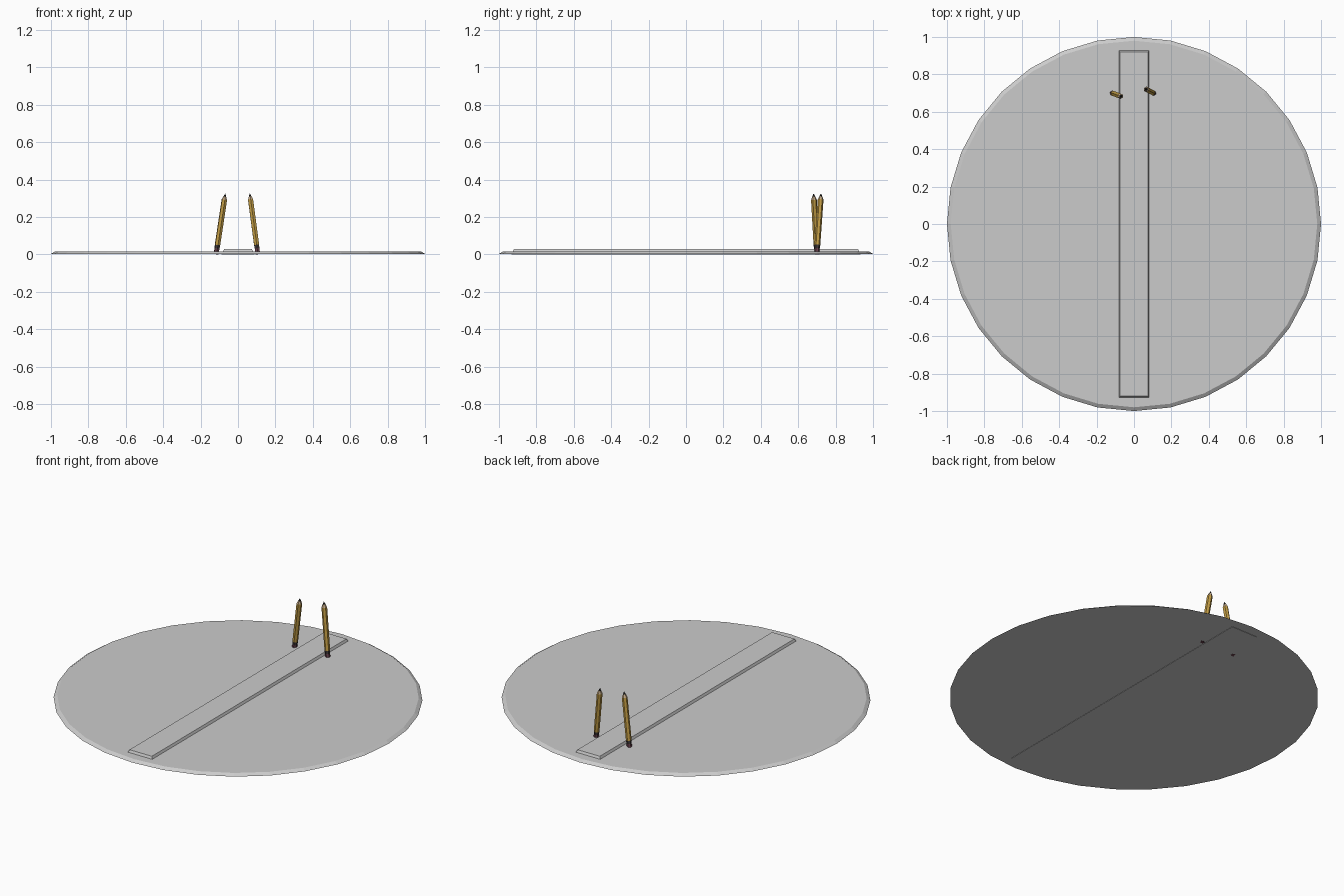
import bpy, bmesh
from math import pi
from mathutils import Vector

if "Cube" in bpy.data.objects:
    bpy.data.objects.remove(bpy.data.objects["Cube"])


def material(name, rgb):
    m = bpy.data.materials.new(name)
    m.diffuse_color = (*rgb, 1)
    m.use_nodes = True
    m.node_tree.nodes["Principled BSDF"].inputs["Base Color"].default_value = m.diffuse_color
    return m


def add_object(name, bm, mats=()):
    bmesh.ops.recalc_face_normals(bm, faces=bm.faces)
    me = bpy.data.meshes.new(name)
    bm.to_mesh(me)
    bm.free()
    for m in mats:
        me.materials.append(m)
    ob = bpy.data.objects.new(name, me)
    bpy.context.collection.objects.link(ob)
    return ob


# Round base plate with a sloped rim, just clear of the ground
bpy.ops.mesh.primitive_cone_add(vertices=32, radius1=1.0, radius2=0.98,
                                depth=0.013, location=(0, 0, 0.0095))
bpy.context.object.name = "base_plate"

# Raised strip with sloped sides
bm = bmesh.new()
bmesh.ops.create_cube(bm, size=1)
for v in bm.verts:
    top = v.co.z > 0
    sx, sy = (1 if c > 0 else -1 for c in v.co.xy)
    v.co = (sx * (0.074 if top else 0.088), sy * (0.92 if top else 0.934),
            0.03 if top else 0.0)
add_object("strip", bm)

# Pencils: hexagonal rings along a leaning axis
mats = [material("eraser", (0.13, 0.05, 0.07)), material("ferrule", (0.05, 0.04, 0.04)),
        material("yellow_paint", (0.55, 0.34, 0.06)), material("wood", (0.55, 0.40, 0.24)),
        material("lead", (0.02, 0.02, 0.02))]
RINGS = [(0.0, 0.014), (0.032, 0.014), (0.05, 0.0155),
         (0.295, 0.0155), (0.312, 0.008), (0.327, 0.0008)]


def pencil(name, base, tip):
    bm = bmesh.new()
    rings = []
    for z, r in RINGS:
        ring = bmesh.ops.create_circle(bm, segments=6, radius=r)["verts"]
        for v in ring:
            v.co.z = z
        rings.append(ring)
    for k, (a, b) in enumerate(zip(rings, rings[1:])):
        for i in range(6):
            j = (i + 1) % 6
            bm.faces.new((a[i], a[j], b[j], b[i])).material_index = k
    bm.faces.new(rings[0])
    bm.faces.new(rings[-1]).material_index = 4
    ob = add_object(name, bm, mats)
    ob.location = base
    ob.rotation_mode = 'QUATERNION'
    ob.rotation_quaternion = (Vector(tip) - Vector(base)).to_track_quat('Z', 'Y')


pencil("pencil_left", (-0.117, 0.70, 0.002), (-0.068, 0.682, 0.325))
pencil("pencil_right", (0.106, 0.699, 0.002), (0.063, 0.722, 0.325))
